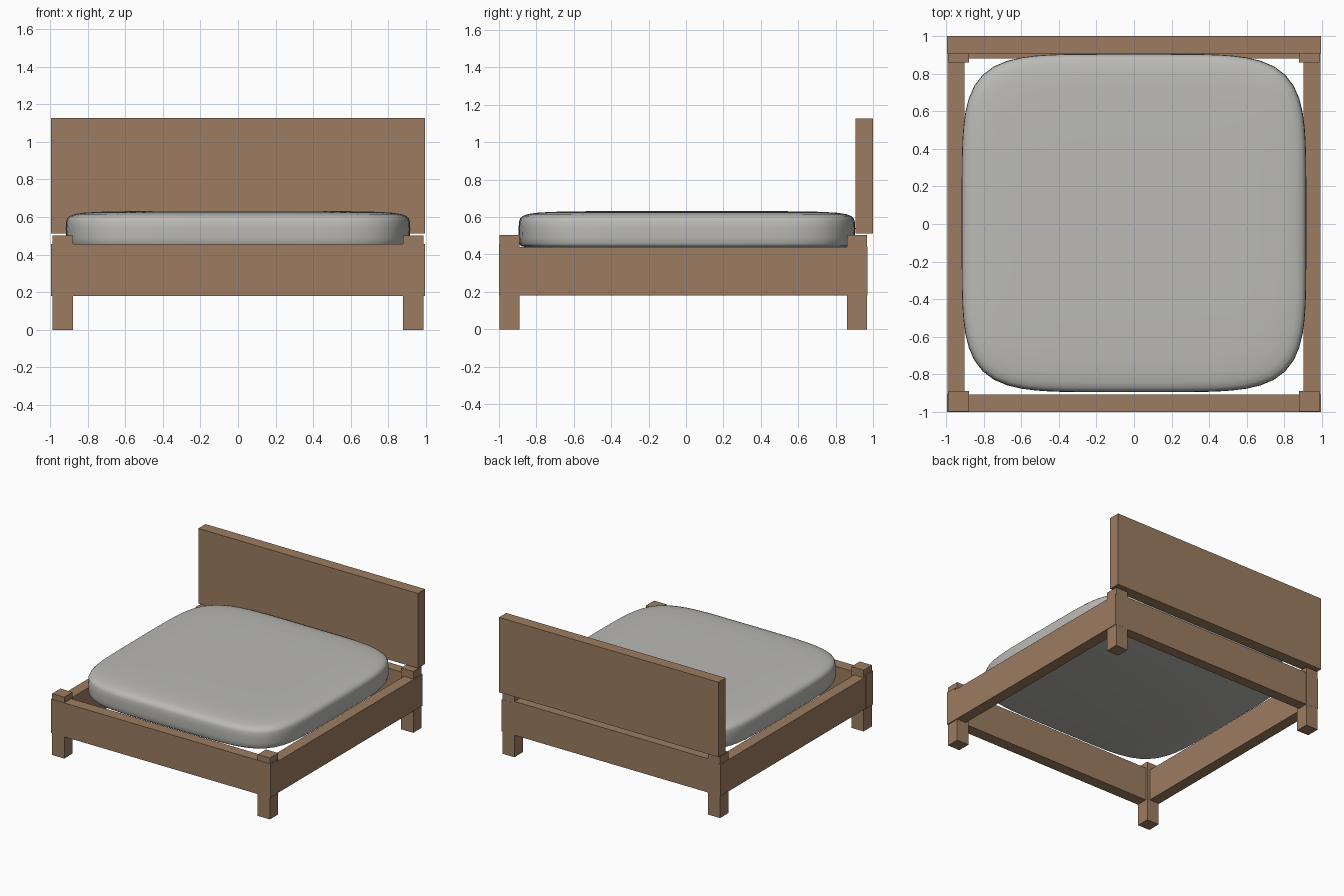
import bpy
import math

if "Cube" in bpy.data.objects:
    bpy.data.objects.remove(bpy.data.objects["Cube"])


def material(name, rgb):
    m = bpy.data.materials.new(name)
    m.diffuse_color = (*rgb, 1)
    m.use_nodes = True
    m.node_tree.nodes["Principled BSDF"].inputs["Base Color"].default_value = m.diffuse_color
    return m


WOOD = material("brown wood", (0.335, 0.203, 0.12))
CLOTH = material("grey fabric", (0.495, 0.49, 0.465))


def make(name, verts, faces, mat):
    me = bpy.data.meshes.new(name)
    me.from_pydata(verts, [], faces)
    me.materials.append(mat)
    ob = bpy.data.objects.new(name, me)
    bpy.context.collection.objects.link(ob)
    return ob


def box(name, x, y, z):
    verts = [(a, b, c) for a in x for b in y for c in z]
    faces = [(0, 1, 3, 2), (4, 6, 7, 5), (0, 4, 5, 1),
             (2, 3, 7, 6), (0, 2, 6, 4), (1, 5, 7, 3)]
    return make(name, verts, faces, WOOD)


# Frame: headboard, front and back rails
box("headboard", (-0.995, 0.995), (0.907, 1.0), (0.513, 1.127))
box("front_rail", (-0.995, 0.995), (-1.0, -0.907), (0.18, 0.457))
box("back_rail", (-0.985, 0.985), (0.882, 0.968), (0.18, 0.457))

# Side rails and legs, mirrored left and right
for side, s in (("left", -1), ("right", 1)):
    box(side + "_rail", sorted((s * 0.902, s * 0.993)), (-0.998, 0.97), (0.182, 0.441))
    for end, y in (("front", (-0.997, -0.89)), ("back", (0.86, 0.969))):
        box(f"{end}_{side}_leg", sorted((s * 0.877, s * 0.987)), y, (0, 0.503))

# Mattress: superellipse rings stacked along a soft profile of (inset, height)
A, B, CY, POWER, N = 0.917, 0.90, 0.005, 5.3, 96
profile = [(0.03, 0.441), (0.012, 0.445), (0.004, 0.458), (0.001, 0.49), (0, 0.54),
           (0.002, 0.575), (0.008, 0.593), (0.022, 0.606), (0.05, 0.616),
           (0.10, 0.6235), (0.18, 0.628), (0.32, 0.631), (0.55, 0.632)]
verts, faces = [], []
for inset, z in profile:
    for i in range(N):
        t = 2 * math.pi * i / N
        c, s = math.cos(t), math.sin(t)
        r = (abs(c) ** POWER + abs(s) ** POWER) ** (-1 / POWER)
        verts.append(((A - inset) * r * c, CY + (B - inset) * r * s, z))
for k in range(len(profile) - 1):
    for i in range(N):
        j = (i + 1) % N
        faces.append((k * N + i, k * N + j, (k + 1) * N + j, (k + 1) * N + i))
faces.append(tuple(reversed(range(N))))
faces.append(tuple(range((len(profile) - 1) * N, len(profile) * N)))
mattress = make("mattress", verts, faces, CLOTH)

bpy.ops.object.select_all(action='DESELECT')
mattress.select_set(True)
bpy.context.view_layer.objects.active = mattress
bpy.ops.object.shade_smooth_by_angle(angle=math.radians(50))
